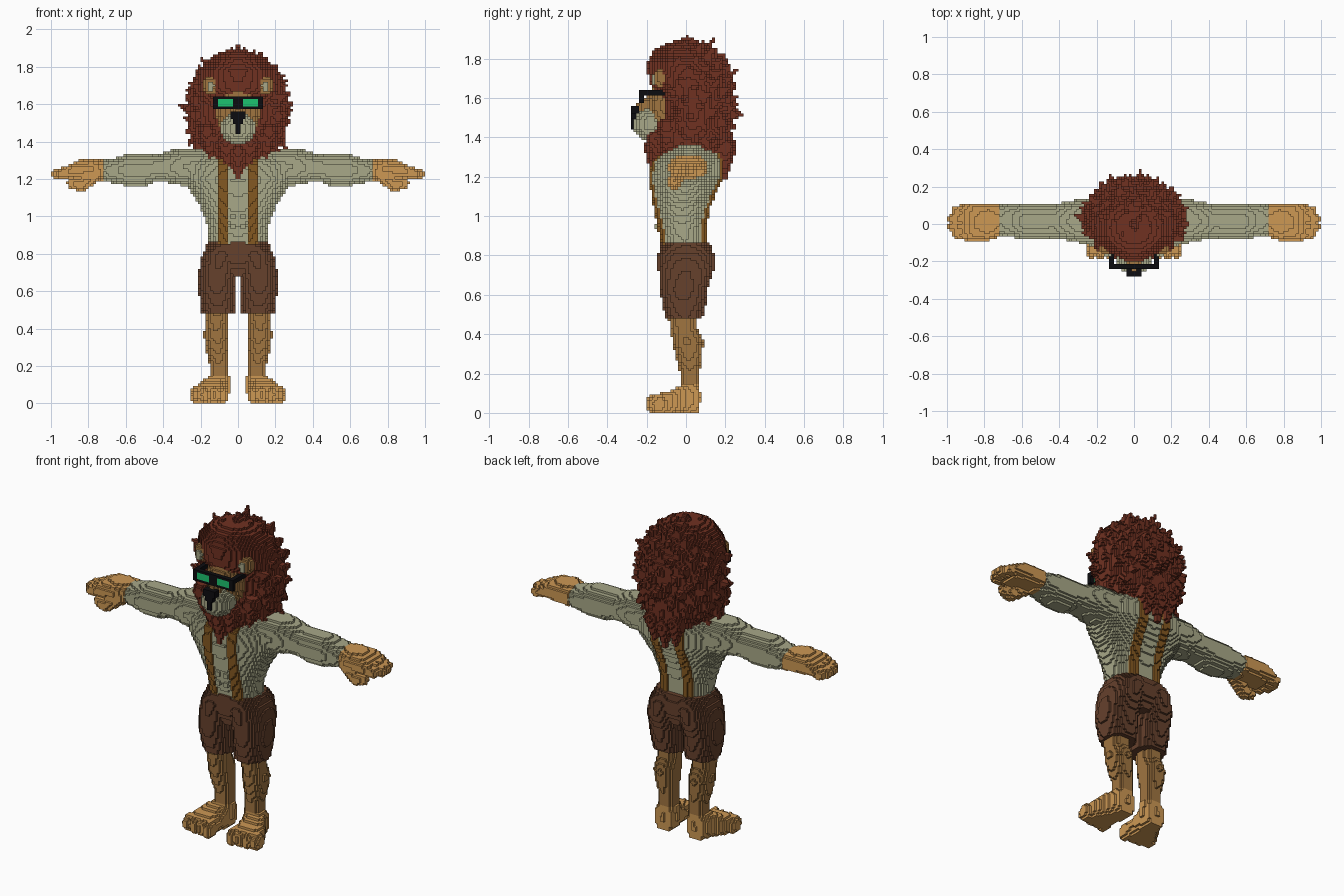
import bpy, bmesh, math, random
from mathutils import Vector

if "Cube" in bpy.data.objects:
    bpy.data.objects.remove(bpy.data.objects["Cube"])

random.seed(4)
V = 2 / 150          # edge of one building block
grid = {}            # cell -> part name


# ---------- block-filling helpers ----------
def put(part, cell):
    if cell[2] < 0:
        return
    grid[cell] = part
    if part.startswith("left_"):
        grid[(-1 - cell[0], cell[1], cell[2])] = part.replace("left_", "right_")


def fill(part, lo, hi, inside):
    a = [math.floor(c / V) for c in lo]
    b = [math.ceil(c / V) for c in hi]
    for i in range(a[0], b[0]):
        for j in range(a[1], b[1]):
            for k in range(a[2], b[2]):
                if inside(Vector((i + .5, j + .5, k + .5)) * V):
                    put(part, (i, j, k))


def block(part, lo, hi):
    fill(part, lo, hi, lambda p: all(l <= c <= h for l, c, h in zip(lo, p, hi)))


def blob(part, c, r):
    c, r = Vector(c), Vector(r)
    fill(part, c - r, c + r,
         lambda p: sum(((p[n] - c[n]) / r[n]) ** 2 for n in range(3)) <= 1)


def taper(part, a, b, ra, rb):
    """Round-ended rod from a to b."""
    a, b = Vector(a), Vector(b)
    d, m = b - a, Vector((max(ra, rb),) * 3)

    def inside(p):
        t = min(1, max(0, (p - a).dot(d) / d.length_squared))
        return (p - a - d * t).length <= ra + (rb - ra) * t
    fill(part, [min(x, y) for x, y in zip(a - m, b - m)],
         [max(x, y) for x, y in zip(a + m, b + m)], inside)


def loft(part, axis, power, *rings):
    """Rings of (position, centre u, centre v, radius u, radius v)."""
    u, w = [n for n in range(3) if n != axis]
    lo, hi = [0] * 3, [0] * 3
    lo[axis], hi[axis] = rings[0][0], rings[-1][0]
    for n, c, r in ((u, 1, 3), (w, 2, 4)):
        lo[n] = min(s[c] - s[r] for s in rings)
        hi[n] = max(s[c] + s[r] for s in rings)

    def inside(p):
        for s, e in zip(rings, rings[1:]):
            if s[0] <= p[axis] <= e[0]:
                t = (p[axis] - s[0]) / (e[0] - s[0])
                q = [x + (y - x) * t for x, y in zip(s, e)]
                return (abs((p[u] - q[1]) / q[3]) ** power
                        + abs((p[w] - q[2]) / q[4]) ** power) <= 1
        return False
    fill(part, lo, hi, inside)


# ---------- legs and feet ----------
loft("left_leg", 2, 2, (.13, .1, .02, .055, .05), (.2, .1, .02, .048, .05),
     (.28, .11, .015, .06, .065), (.36, .115, .01, .068, .08),
     (.43, .115, -.01, .06, .07), (.5, .115, -.02, .06, .075))
loft("left_foot", 1, 3, (-.16, .152, .045, .095, .05), (-.08, .145, .055, .085, .06),
     (0, .115, .075, .065, .08), (.07, .105, .07, .05, .075))
loft("left_foot", 2, 2, (.05, .105, .015, .06, .06), (.15, .1, .02, .056, .052))
for n in range(4):
    blob("left_foot", (.078 + n * .049, -.155 + .006 * n, .045), (.028, .048, .05))

# ---------- shorts ----------
loft("left_shorts_leg", 2, 2.3, (.48, .105, -.01, .088, .095), (.55, .11, -.01, .094, .11),
     (.62, .114, -.013, .099, .12), (.72, .107, 0, .1, .14),
     (.8, .09, 0, .1, .145), (.86, .07, 0, .09, .125))
loft("shorts_waist", 2, 2.4, (.68, 0, 0, .1, .1), (.77, 0, 0, .18, .135),
     (.865, 0, -.003, .165, .125))

# ---------- torso, arms and hands ----------
loft("shirt", 2, 2.2, (.86, 0, -.01, .152, .11), (.95, 0, -.02, .162, .118),
     (1.05, 0, -.02, .2, .138), (1.13, 0, -.01, .25, .16), (1.2, 0, 0, .29, .182),
     (1.28, 0, .01, .3, .17), (1.33, 0, .02, .25, .14), (1.37, 0, .02, .12, .09))
for z in (.95, 1, 1.05):
    for x in (-.028, .028):
        blob("shirt", (x, -.14, z), (.022, .022, .018))
loft("left_sleeve", 0, 2.2, (.18, .015, 1.265, .12, .1), (.3, .015, 1.265, .115, .1),
     (.37, .015, 1.265, .1, .085), (.43, .015, 1.258, .095, .072),
     (.5, .015, 1.247, .095, .085), (.6, .015, 1.247, .095, .085),
     (.66, .02, 1.245, .09, .068), (.72, .02, 1.245, .08, .055))
loft("left_hand", 0, 2.5, (.715, .02, 1.245, .085, .055), (.78, .012, 1.252, .1, .056),
     (.86, .01, 1.25, .1, .05), (.91, .01, 1.24, .095, .035))
for y, tip in ((-.062, .945), (-.014, .973), (.034, .973), (.08, .95)):
    taper("left_hand", (.87, y, 1.25), (tip, y * .85, 1.225), .032, .027)
taper("left_hand", (.76, -.04, 1.225), (.84, -.062, 1.165), .04, .033)
taper("left_hand", (.84, -.062, 1.165), (.89, -.062, 1.175), .033, .024)

# ---------- suspenders laid one block over the shirt ----------
for k in range(round(.86 / V), round(1.36 / V)):
    for i in range(round(.055 / V), round(.11 / V)):
        js = [j for j in range(-20, 20) if grid.get((i, j, k)) == "shirt"]
        if js:
            put("left_suspender", (i, min(js) - 1, k))
            put("left_suspender", (i, max(js) + 1, k))

# ---------- mane ----------
loft("mane", 2, 1.8, (1.2, 0, 0, .02, .19), (1.27, 0, .01, .09, .205),
     (1.33, 0, .02, .18, .21), (1.4, 0, .03, .235, .205), (1.5, 0, .045, .265, .17),
     (1.6, 0, .045, .265, .18), (1.68, 0, .02, .255, .21), (1.78, 0, -.01, .22, .19),
     (1.85, 0, -.02, .15, .14), (1.885, 0, -.02, .07, .07))
taper("mane", (0, 0, 1.85), (0, .01, 1.915), .05, .006)
TUFTS = 150
for n in range(TUFTS):
    h = 1 - 2 * (n + .5) / TUFTS
    a = n * math.pi * (3 - math.sqrt(5))
    d = Vector((math.cos(a) * math.sqrt(1 - h * h), math.sin(a) * math.sqrt(1 - h * h), h))
    if d.y < -.5 or (d.y < -.2 and abs(d.x) < .6 and h < .5) or h < -.92:
        continue
    base = Vector((d.x * .235, .025 + d.y * .185, 1.56 + d.z * .29))
    lean = Vector((0, .25, .25 if h > -.2 else -.6))
    tip = base + (d + lean).normalized() * random.uniform(.05, .085)
    taper("mane", base, tip, .042, .005)
# hanging locks on chest, nape and jaw
for x, y, z in ((0, -.165, 1.21), (.06, -.15, 1.26), (-.06, -.15, 1.26),
                (0, .2, 1.19), (.07, .2, 1.22), (-.07, .2, 1.22),
                (.15, -.1, 1.32), (-.15, -.1, 1.32)):
    taper("mane", (x * 1.1, y, z + .13), (x, y, z), .05, .01)

# ---------- face ----------
blob("face", (0, -.1, 1.56), (.12, .1, .14))
blob("muzzle", (0, -.185, 1.47), (.095, .085, .088))
blob("snout_bridge", (0, -.18, 1.555), (.045, .075, .055))
blob("left_ear", (.147, -.13, 1.702), (.04, .035, .052))
blob("left_ear_inner", (.145, -.16, 1.697), (.02, .02, .03))
block("nose", (-.027, -.28, 1.5), (.027, -.245, 1.53))
block("nose", (-.04, -.28, 1.525), (.04, -.245, 1.555))
block("nose", (-.013, -.275, 1.445), (.013, -.25, 1.51))

# ---------- glasses ----------
block("glasses_frame", (-.128, -.24, 1.575), (.128, -.213, 1.64))
block("left_temple", (.107, -.225, 1.613), (.134, -.11, 1.64))
block("left_lens", (.033, -.245, 1.583), (.113, -.21, 1.63))

# ---------- materials ----------
COLOURS = {"light_tan": (205, 152, 84), "dark_tan": (160, 117, 64),
           "pale_sage": (168, 168, 136), "shorts_brown": (102, 65, 44),
           "strap_brown": (132, 88, 33), "mane_red": (112, 49, 33),
           "black": (12, 12, 16), "lens_green": (28, 196, 112)}
RULES = (("foot", "light_tan"), ("hand", "light_tan"), ("shorts", "shorts_brown"),
         ("suspender", "strap_brown"), ("mane", "mane_red"), ("lens", "lens_green"),
         ("nose", "black"), ("glasses", "black"), ("temple", "black"),
         ("shirt", "pale_sage"), ("sleeve", "pale_sage"), ("muzzle", "pale_sage"),
         ("inner", "pale_sage"), ("", "dark_tan"))
materials = {}
for name, rgb in COLOURS.items():
    colour = [((c / 255 + .055) / 1.055) ** 2.4 if c > 10 else c / 3295 for c in rgb] + [1]
    mat = materials[name] = bpy.data.materials.new(name)
    mat.use_nodes = True
    mat.diffuse_color = colour
    mat.node_tree.nodes["Principled BSDF"].inputs["Base Color"].default_value = colour


# ---------- turn each part's exposed block sides into a mesh ----------
def build(part, cells):
    bm = bmesh.new()
    verts = {}
    for cell in cells:
        for axis in range(3):
            for side in (0, 1):
                near = list(cell)
                near[axis] += 2 * side - 1
                if tuple(near) in grid:
                    continue
                corners = []
                for du, dw in ((0, 0), (1, 0), (1, 1), (0, 1)):
                    c = list(cell)
                    c[axis] += side
                    c[(axis + 1) % 3] += du
                    c[(axis + 2) % 3] += dw
                    c = tuple(c)
                    if c not in verts:
                        verts[c] = bm.verts.new(Vector(c) * V)
                    corners.append(verts[c])
                bm.faces.new(corners if side else corners[::-1])
    mesh = bpy.data.meshes.new(part)
    bm.to_mesh(mesh)
    bm.free()
    mesh.materials.append(materials[next(m for key, m in RULES if key in part)])
    bpy.context.collection.objects.link(bpy.data.objects.new(part, mesh))


parts = {}
for cell, part in grid.items():
    parts.setdefault(part, []).append(cell)
for part, cells in parts.items():
    build(part, cells)
